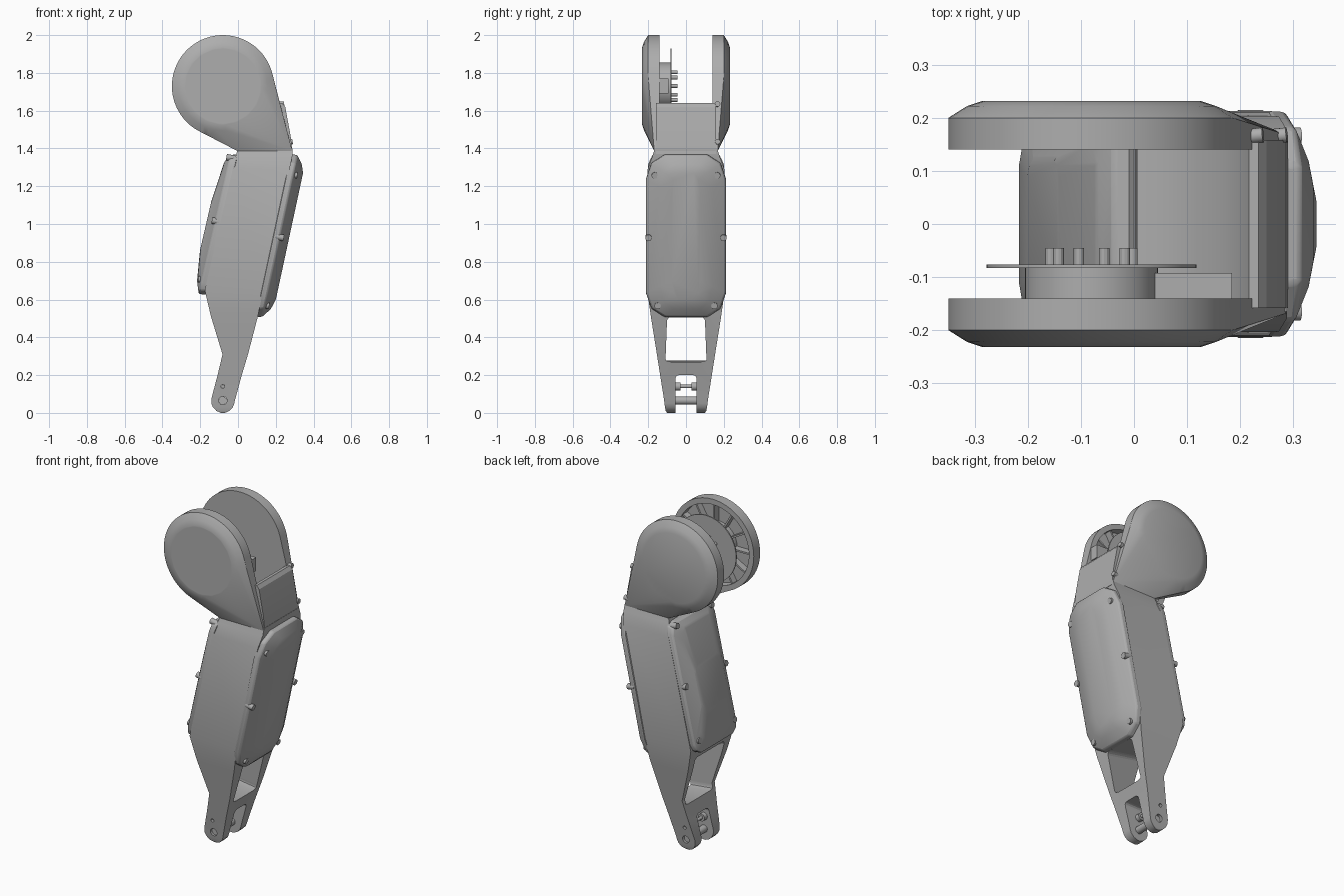
import bpy, bmesh, math
from mathutils import Vector

if "Cube" in bpy.data.objects:
    bpy.data.objects.remove(bpy.data.objects["Cube"], do_unlink=True)

grey = bpy.data.materials.new("plain grey")
grey.use_nodes = True
grey.diffuse_color = (0.42, 0.42, 0.42, 1)
grey.node_tree.nodes["Principled BSDF"].inputs["Base Color"].default_value = grey.diffuse_color

CX, CZ = -0.08, 1.73    # hip axis


def finish(name, bm, angle=25):
    bmesh.ops.recalc_face_normals(bm, faces=bm.faces)
    mesh = bpy.data.meshes.new(name)
    bm.to_mesh(mesh)
    bm.free()
    mesh.materials.append(grey)
    ob = bpy.data.objects.new(name, mesh)
    bpy.context.collection.objects.link(ob)
    smooth(ob, angle)
    return ob


def activate(ob):
    bpy.ops.object.select_all(action='DESELECT')
    ob.select_set(True)
    bpy.context.view_layer.objects.active = ob


def smooth(ob, angle=25):
    activate(ob)
    bpy.ops.object.shade_smooth_by_angle(angle=math.radians(angle))


def rod(name, p0, p1, r, seg=24):
    p0, p1 = Vector(p0), Vector(p1)
    d = p1 - p0
    bm = bmesh.new()
    bmesh.ops.create_cone(bm, cap_ends=True, segments=seg, radius1=r, radius2=r, depth=d.length)
    mat = d.to_track_quat('Z', 'Y').to_matrix().to_4x4()
    mat.translation = (p0 + p1) / 2
    bm.transform(mat)
    return finish(name, bm)


def axle(name, y0, y1, r, x=CX, z=CZ, seg=64):
    return rod(name, (x, y0, z), (x, y1, z), r, seg)


def hull(name, points, angle=25):
    bm = bmesh.new()
    for p in points:
        bm.verts.new(p)
    res = bmesh.ops.convex_hull(bm, input=bm.verts)
    spare = [v for v in bm.verts if not v.link_faces]
    bmesh.ops.delete(bm, geom=spare, context='VERTS')
    bmesh.ops.dissolve_limit(bm, angle_limit=0.01, verts=bm.verts, edges=bm.edges)
    return finish(name, bm, angle)


def box(name, x0, x1, y0, y1, z0, z1):
    return hull(name, [(x, y, z) for x in (x0, x1) for y in (y0, y1) for z in (z0, z1)])


def bevel(ob, width, segments=2, limit=25):
    m = ob.modifiers.new("bevel", 'BEVEL')
    m.width, m.segments, m.angle_limit = width, segments, math.radians(limit)
    activate(ob)
    bpy.ops.object.modifier_apply(modifier=m.name)
    smooth(ob, 30)


def cut(ob, cutter):
    m = ob.modifiers.new("cut", 'BOOLEAN')
    m.operation, m.object, m.solver = 'DIFFERENCE', cutter, 'EXACT'
    activate(ob)
    bpy.ops.object.modifier_apply(modifier=m.name)
    bpy.data.objects.remove(cutter, do_unlink=True)
    smooth(ob)


def circle(y, r, n=72):
    return [(CX + r * math.cos(2 * math.pi * i / n), y, CZ + r * math.sin(2 * math.pi * i / n))
            for i in range(n)]


# Hip cheeks: chamfered discs that flow into the neck, hollow and ribbed inside
for side, label in ((-1, "front"), (1, "back")):
    pts = circle(side * 0.14, 0.27) + circle(side * 0.2, 0.27)
    pts += circle(side * 0.222, 0.235) + circle(side * 0.232, 0.205)
    pts += [(x, side * y, z) for x, z in ((0.0, 1.385), (0.288, 1.385)) for y in (0.1, 0.168)]
    cheek = hull(label + "_hip_cheek", pts, 20)
    cut(cheek, box("neck_gap", -0.5, 0.5, *sorted((0, side * 0.14)), 1.3, 2.1))
    cut(cheek, axle("cavity", side * 0.1, side * 0.19, 0.238))
    if side < 0:
        cut(cheek, axle("cap_recess", -0.3, -0.222, 0.197))
        axle("front_hip_cap", -0.231, -0.2, 0.187)
    for i in range(12):
        a = 2 * math.pi * i / 12
        u, v = math.cos(a), math.sin(a)
        hull(label + "_rib", [(CX + r * u - t * v, y, CZ + r * v + t * u) for r in (0.1, 0.242)
                              for t in (-0.005, 0.005) for y in (side * 0.15, side * 0.195)])

# Back hub ring
hub = axle("back_hub", 0.142, 0.2, 0.13)
cut(hub, axle("hub_bore", 0.1, 0.175, 0.105))

# Motor hub with thin flange, output pegs and connector
axle("motor_hub", -0.2, -0.08, 0.125)
axle("motor_flange", -0.083, -0.076, 0.198)
for i in range(10):
    a = 2 * math.pi * i / 10
    axle("output_peg", -0.08, -0.045, 0.01, CX + 0.077 * math.cos(a), CZ + 0.077 * math.sin(a), 12)
box("connector", 0.04, 0.185, -0.19, -0.092, 1.69, 1.77)

# Neck web: curved saddle under the hip gap
bm = bmesh.new()
outline = [(0.0, 1.37), (0.29, 1.37), (0.278, 1.47), (0.25, 1.62), (0.235, 1.64)]
for i in range(11):
    a = math.radians(-17 - 57 * i / 10)
    outline.append((CX + 0.31 * math.cos(a), CZ + 0.31 * math.sin(a)))
face = bm.faces.new([bm.verts.new((x, -0.158, z)) for x, z in outline])
ext = bmesh.ops.extrude_face_region(bm, geom=[face])
bmesh.ops.translate(bm, vec=(0, 0.316, 0),
                    verts=[v for v in ext["geom"] if isinstance(v, bmesh.types.BMVert)])
finish("neck_web", bm)

# Leg body: stacked cross-sections (height, back edge, front edge, half width)
rows = [(1.40, 0.0, 0.288, 0.165), (1.36, -0.012, 0.288, 0.178), (1.29, -0.028, 0.273, 0.203),
        (0.65, -0.176, 0.134, 0.206), (0.51, -0.143, 0.105, 0.186), (0.31, -0.082, 0.053, 0.154),
        (0.20, -0.108, 0.02, 0.137), (0.075, -0.141, -0.014, 0.117), (0.05, -0.141, -0.02, 0.114),
        (0.03, -0.133, -0.027, 0.111), (0.01, -0.114, -0.046, 0.107), (0.0, -0.09, -0.07, 0.1)]
bm = bmesh.new()
rings = [[bm.verts.new(p) for p in ((a, -w, z), (b, -w, z), (b, w, z), (a, w, z))]
         for z, a, b, w in rows]
for lo, hi in zip(rings, rings[1:]):
    for i in range(4):
        j = (i + 1) % 4
        bm.faces.new((lo[i], lo[j], hi[j], hi[i]))
bm.faces.new(rings[0])
bm.faces.new(rings[-1])
body = finish("leg_body", bm)

# Window widening toward the rear, fork slot and pin holes
window = hull("window", [(x, s * w, z) for x, w, z0, z1 in ((0.25, 0.078, 0.27, 0.465),
              (0.03, 0.078, 0.27, 0.465), (-0.3, 0.16, 0.29, 0.62)) for s in (-1, 1) for z in (z0, z1)])
bevel(window, 0.02, 3, 40)
cut(body, window)
slot = box("slot", -0.4, 0.3, -0.056, 0.056, -0.2, 0.2)
bevel(slot, 0.02, 3)
cut(body, slot)
for z, r in ((0.065, 0.022), (0.14, 0.01)):
    cut(body, axle("pin_hole", -0.3, 0.3, r, CX, z, 20))
axle("ankle_pin", -0.1, 0.1, 0.0215, CX, 0.065, 20)
axle("stop_pin", -0.11, 0.11, 0.0095, CX, 0.14, 16)
for s in (-1, 1):
    axle("stop_collar", s * 0.03, s * 0.06, 0.022, CX, 0.14, 20)


# Domed covers: octagon layers (offset, half width, bottom, top, corner width, corner height)
def cover(name, side, base, layers):
    pts = []
    for off, w, z0, z1, cw, ch in layers:
        for s in (-1, 1):
            for y, z in ((w - cw, z0), (w, z0 + ch), (w, z1 - ch), (w - cw, z1),
                         (w - cw * 0.3, z0 + ch * 0.35), (w - cw * 0.3, z1 - ch * 0.35)):
                pts.append((base(z) + side * off, s * y, z))
    ob = hull(name, pts)
    bevel(ob, 0.008)


def front_base(z):
    return 0.105 + (z - 0.51) * 0.215


def rear_base(z):
    return -0.18 + (z - 0.63) * 0.23


cover("knee_side_cover", 1, front_base, [
    (-0.01, 0.213, 0.505, 1.37, 0.1, 0.13), (0.025, 0.211, 0.51, 1.365, 0.1, 0.13),
    (0.06, 0.14, 0.55, 1.315, 0.07, 0.12), (0.076, 0.075, 0.6, 1.27, 0.035, 0.1)])
cover("calf_side_cover", -1, rear_base, [
    (-0.01, 0.203, 0.625, 1.37, 0.05, 0.06), (0.028, 0.2, 0.63, 1.365, 0.05, 0.06),
    (0.053, 0.15, 0.7, 1.33, 0.04, 0.06), (0.074, 0.12, 0.86, 1.12, 0.03, 0.05)])

# Cover and neck screws
for s in (-1, 1):
    for side, base, spots in ((1, front_base, ((0.165, 1.265), (0.198, 0.935), (0.15, 0.575))),
                              (-1, rear_base, ((0.165, 1.345), (0.185, 1.01), (0.165, 0.7)))):
        for y, z in spots:
            x = base(z)
            rod("cover_screw", (x, s * y, z), (x + side * 0.046, s * y, z - side * side * side * 0.009),
                0.017, 16)
for x, z in ((0.225, 1.63), (0.27, 1.43)):
    rod("neck_screw", (x - 0.03, 0.163, z), (x + 0.018, 0.168, z + 0.006), 0.014, 16)
